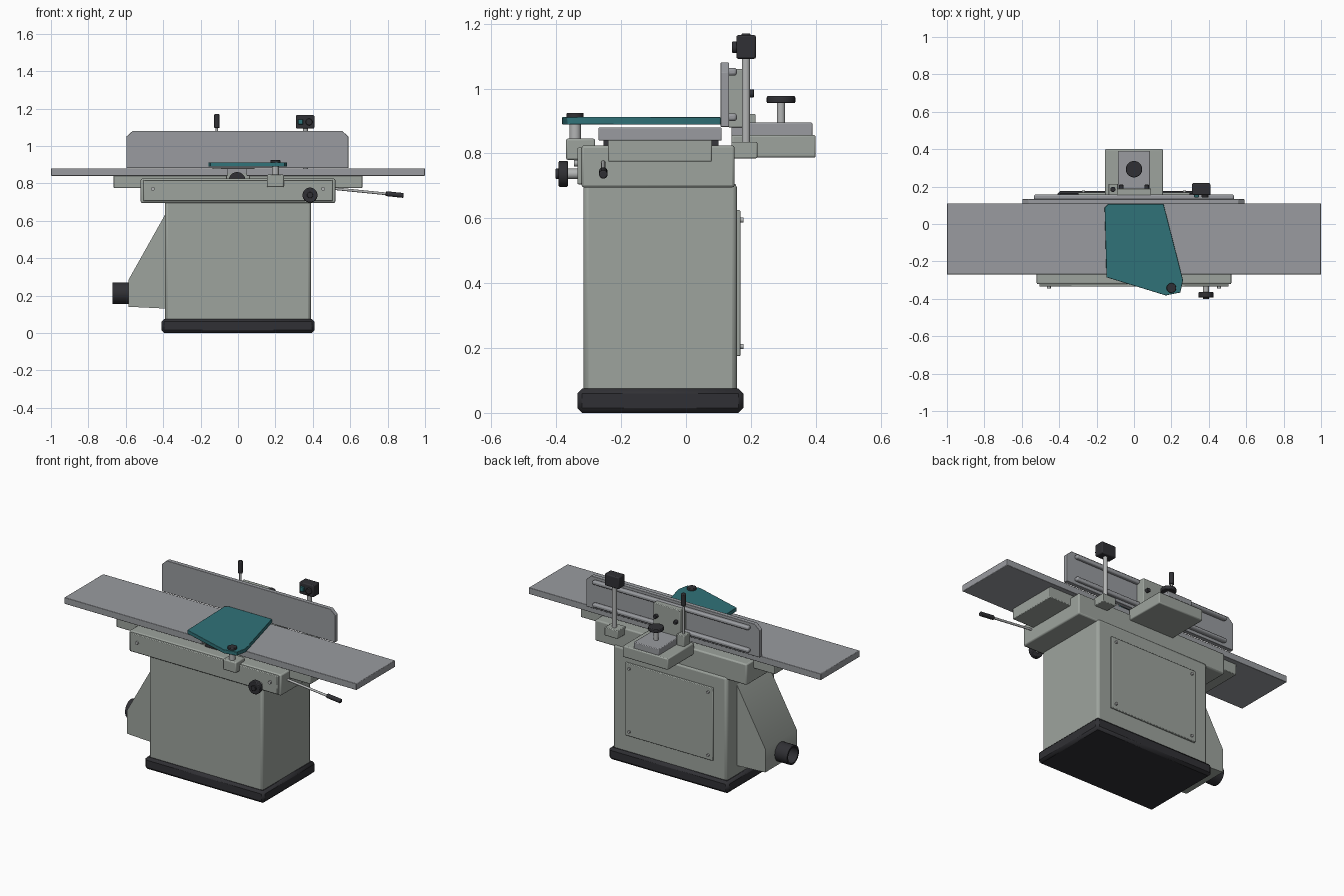
import bpy, bmesh
from math import pi
from mathutils import Vector

if "Cube" in bpy.data.objects:
    bpy.data.objects.remove(bpy.data.objects["Cube"])


def material(name, rgb):
    m = bpy.data.materials.new(name)
    m.diffuse_color = (*rgb, 1)
    m.use_nodes = True
    m.node_tree.nodes["Principled BSDF"].inputs["Base Color"].default_value = m.diffuse_color
    return m


PAINT = material("grey_green_paint", (0.34, 0.37, 0.34))
IRON = material("cast_iron", (0.32, 0.33, 0.35))
STEEL = material("steel", (0.45, 0.46, 0.46))
BLACK = material("black", (0.03, 0.03, 0.035))
TEAL = material("teal", (0.03, 0.17, 0.19))


def finish(name, bm, mat, bevel=0, segs=2):
    bmesh.ops.recalc_face_normals(bm, faces=bm.faces)
    me = bpy.data.meshes.new(name)
    bm.to_mesh(me)
    bm.free()
    me.materials.append(mat)
    ob = bpy.data.objects.new(name, me)
    bpy.context.collection.objects.link(ob)
    if bevel:
        mod = ob.modifiers.new("bevel", "BEVEL")
        mod.width, mod.segments = bevel, segs
        mod.limit_method, mod.angle_limit = "ANGLE", 0.6
    return ob


def box(name, x, y, z, mat, bevel=0.004, segs=2):
    bm = bmesh.new()
    bmesh.ops.create_cube(bm, size=1)
    for v in bm.verts:
        v.co = Vector([(a + b) / 2 + c * (b - a) for (a, b), c in zip((x, y, z), v.co)])
    return finish(name, bm, mat, bevel, segs)


def rod(name, a, b, r, mat, bevel=0, n=32):
    a, b = Vector(a), Vector(b)
    bm = bmesh.new()
    bmesh.ops.create_cone(bm, cap_ends=True, segments=n, radius1=r, radius2=r, depth=(b - a).length)
    ob = finish(name, bm, mat, bevel)
    ob.location = (a + b) / 2
    ob.rotation_mode = "QUATERNION"
    ob.rotation_quaternion = (b - a).to_track_quat("Z", "Y")
    return ob


def prism(name, pts, axis, lo, hi, mat, bevel=0):
    # outline in (x, z) extruded along y, or in (x, y) extruded along z
    bm = bmesh.new()
    put = (lambda p, t: (p[0], t, p[1])) if axis == "y" else (lambda p, t: (p[0], p[1], t))
    f = bm.faces.new([bm.verts.new(put(p, lo)) for p in pts])
    new = bmesh.ops.extrude_face_region(bm, geom=[f])["geom"]
    move = Vector(put((0, 0), hi - lo))
    bmesh.ops.translate(bm, vec=move, verts=[v for v in new if isinstance(v, bmesh.types.BMVert)])
    return finish(name, bm, mat, bevel)


# Base and cabinet
box("base_plinth", (-.41, .41), (-.335, .177), (0, .075), BLACK, .015, 1)
box("cabinet", (-.39, .39), (-.316, .157), (.06, .71), PAINT, .015)
box("rear_access_panel", (-.3, .3), (.15, .168), (.175, .625), PAINT)
for i, x in enumerate((-.27, .27)):
    for j, z in enumerate((.205, .595)):
        rod(f"panel_screw_{i}{j}", (x, .16, z), (x, .178, z), .008, STEEL, n=16)

# Dust chute and outlet
prism("dust_chute", [(-.38, .65), (-.38, .13), (-.585, .14), (-.585, .285)], "y", -.25, .06, PAINT)
bm = bmesh.new()
rings = []
for x, r in ((-.58, .058), (-.67, .058), (-.67, .048), (-.58, .048)):
    c = bmesh.ops.create_circle(bm, segments=32, radius=r)["verts"]
    for v in c:
        v.co = Vector((x, v.co.x - .09, v.co.y + .213))
    rings.append(c)
for p, q in zip(rings, rings[1:] + rings[:1]):
    for k in range(32):
        m = (k + 1) % 32
        bm.faces.new((p[k], p[m], q[m], q[k]))
finish("dust_outlet", bm, BLACK)

# Bed casting
box("bed_casting", (-.52, .52), (-.322, .15), (.695, .825), PAINT, .008)
box("bed_front_plate", (-.505, .505), (-.335, -.31), (.705, .818), PAINT)
for s in (-1, 1):
    side = "infeed" if s < 0 else "outfeed"
    box(f"{side}_table_support", tuple(sorted((s * .06, s * .665))), (-.24, .08), (.775, .845), PAINT)
    rod(f"{side}_plate_bolt", (s * .455, -.33, .77), (s * .455, -.345, .77), .01, STEEL, n=16)

# Tables and cutter head
box("infeed_table", (-1, -.055), (-.27, .11), (.84, .88), IRON, .003)
box("outfeed_table", (.045, 1), (-.27, .11), (.84, .88), IRON, .003)
rod("cutter_head", (-.005, -.255, .815), (-.005, .1, .815), .045, BLACK)

# Fence with rear ribs
prism("fence", [(-.597, .882), (.59, .882), (.59, 1.05), (.557, 1.08), (-.563, 1.08), (-.597, 1.05)],
      "y", .107, .133, IRON, .002)
for n, z in (("lower", .912), ("upper", 1.052)):
    box(f"fence_rib_{n}", (-.535, .535), (.128, .157), (z - .012, z + .012), IRON, .008)

# Fence carriage
box("fence_bracket", (-.155, .155), (.14, .4), (.787, .857), PAINT, .006)
box("fence_slide", (-.085, .085), (.14, .39), (.85, .895), IRON)
box("fence_upright", (-.092, .092), (.13, .19), (.88, 1.06), PAINT)
for x in (-.068, .068):
    rod("upright_bolt", (x, .185, .985), (x, .21, .985), .012, BLACK, .002, 16)
rod("slide_lock_stem", (0, .293, .89), (0, .293, .96), .013, STEEL)
rod("slide_lock_knob", (0, .293, .955), (0, .293, .977), .044, BLACK, .004)
box("tilt_lever_block", (-.137, -.085), (.155, .215), (.85, .922), PAINT)
rod("tilt_lever", (-.113, .185, .91), (-.113, .185, 1.1), .007, STEEL, n=16)
rod("tilt_lever_grip", (-.113, .185, 1.095), (-.113, .185, 1.17), .014, BLACK, .004, 24)

# Switch post
box("switch_post_foot", (.315, .405), (.14, .22), (.785, .836), PAINT)
rod("switch_post", (.36, .185, .83), (.36, .185, 1.1), .013, STEEL)
box("switch_box", (.31, .408), (.155, .216), (1.092, 1.165), BLACK, .006)
box("start_button", (.322, .347), (.143, .16), (1.115, 1.142), TEAL, .002)
rod("stop_button", (.38, .142, 1.128), (.38, .16, 1.128), .018, BLACK, .003)

# Cutter guard on its pivot
prism("cutter_guard", [(-.157, .088), (-.138, .106), (.158, .106), (.262, -.3), (.248, -.366),
                       (.17, -.382), (-.147, -.285)], "z", .889, .912, TEAL, .002)
box("guard_pivot_block", (.155, .245), (-.37, -.28), (.78, .846), PAINT, .006)
rod("guard_pivot", (.2, -.342, .84), (.2, -.342, .9), .018, STEEL)
rod("guard_pivot_cap", (.2, -.342, .905), (.2, -.342, .925), .026, BLACK, .003)

# Front lock knob
rod("lock_shaft", (.385, -.33, .737), (.385, -.37, .737), .016, STEEL)
rod("lock_knob", (.385, -.364, .737), (.385, -.393, .737), .04, BLACK, .004)
rod("lock_knob_hub", (.385, -.39, .737), (.385, -.402, .737), .016, BLACK, .002)

# Table height lever
rod("height_lever", (.49, -.255, .774), (.81, -.255, .742), .007, STEEL, n=16)
rod("height_lever_grip", (.79, -.255, .745), (.885, -.255, .735), .013, BLACK, .004, 24)

# Smooth round parts, keep edges crisp
for ob in bpy.context.scene.objects:
    ob.select_set(True)
    bpy.context.view_layer.objects.active = ob
bpy.ops.object.shade_smooth_by_angle(angle=pi / 6)
